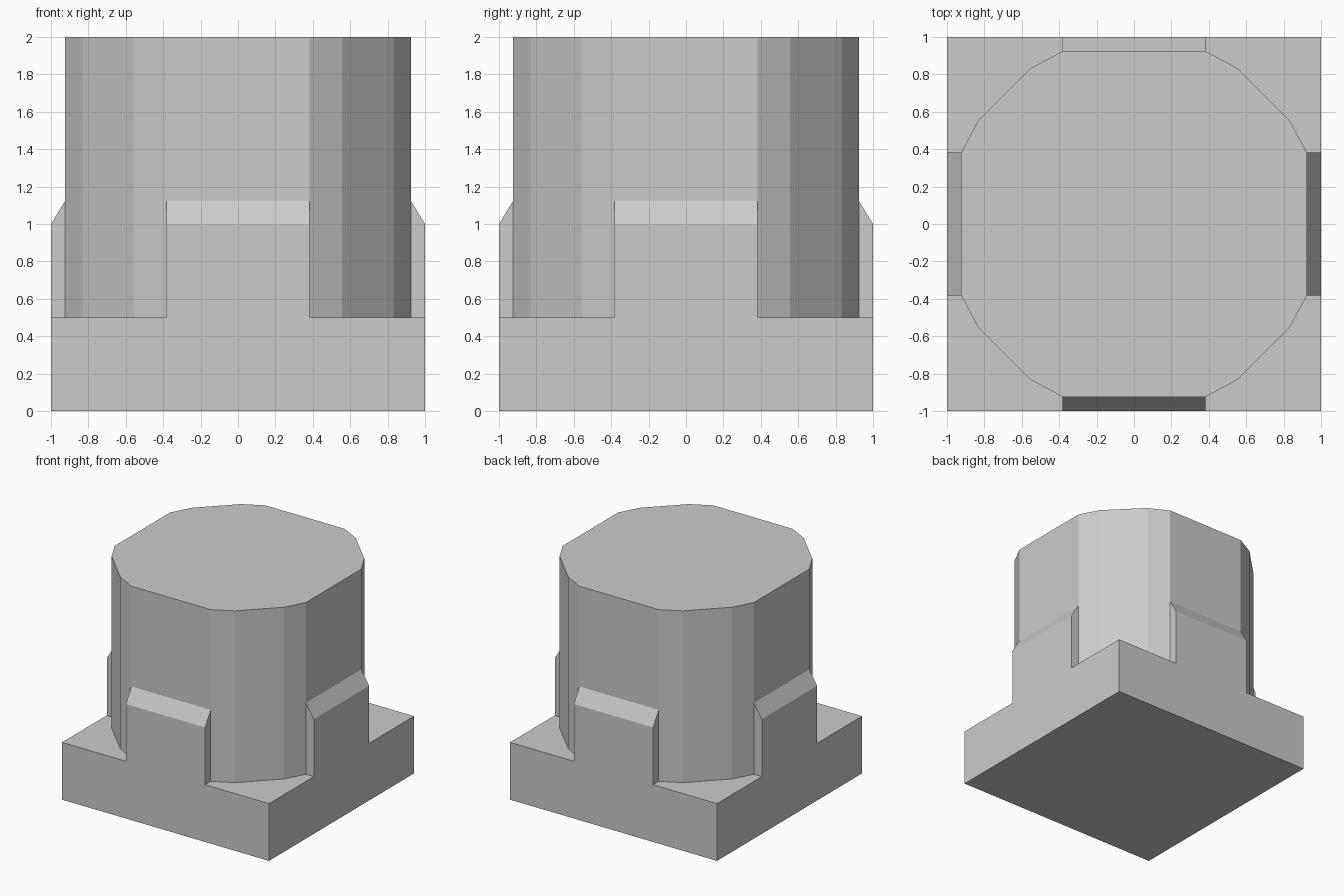
import bpy, bmesh
from math import radians, cos, sin
from mathutils import Matrix, Vector

if "Cube" in bpy.data.objects:
    bpy.data.objects.remove(bpy.data.objects["Cube"])


def prism(name, outline, sweep, turn=0):
    """Solid made by sweeping a closed outline, then turning it about z."""
    bm = bmesh.new()
    face = bm.faces.new([bm.verts.new(p) for p in outline])
    swept = bmesh.ops.extrude_face_region(bm, geom=[face])["geom"]
    moved = [v for v in swept if isinstance(v, bmesh.types.BMVert)]
    bmesh.ops.translate(bm, verts=moved, vec=Vector(sweep))
    bm.transform(Matrix.Rotation(radians(turn), 4, "Z"))
    bmesh.ops.recalc_face_normals(bm, faces=bm.faces)
    mesh = bpy.data.meshes.new(name)
    bm.to_mesh(mesh)
    bm.free()
    obj = bpy.data.objects.new(name, mesh)
    bpy.context.collection.objects.link(obj)
    return obj


R = radians(22.5)
C, S = cos(R), sin(R)

# Square base
body = prism("pedestal", [(-1, -1, 0), (1, -1, 0), (1, 1, 0), (-1, 1, 0)], (0, 0, 0.5))

# Twelve-sided column, with uneven facets
angles = [q + a for q in (0, 90, 180, 270) for a in (22.5, 33.75, 56.25, 67.5)]
points = [(cos(radians(a)), sin(radians(a)), 0.2) for a in angles]
parts = [prism("column", points, (0, 0, 1.8))]

# Bevelled tab on each side, sunk into the column
tab = [(1, 0.2), (1, 1), (C, 1.124), (0.8, 1.124), (0.8, 0.2)]
for turn in (0, 90, 180, 270):
    parts.append(prism("tab", [(x, -S, z) for x, z in tab], (0, 2 * S, 0), turn))

# Merge all parts into one clean solid
bpy.context.view_layer.objects.active = body
for part in parts:
    mod = body.modifiers.new("union", "BOOLEAN")
    mod.operation, mod.solver, mod.object = "UNION", "EXACT", part
    bpy.ops.object.modifier_apply(modifier=mod.name)
    bpy.data.objects.remove(part, do_unlink=True)

# Dissolve seams between flush faces
bm = bmesh.new()
bm.from_mesh(body.data)
bmesh.ops.remove_doubles(bm, verts=bm.verts, dist=0.0005)
bmesh.ops.dissolve_limit(bm, angle_limit=radians(1), verts=bm.verts, edges=bm.edges)
bm.to_mesh(body.data)
bm.free()
